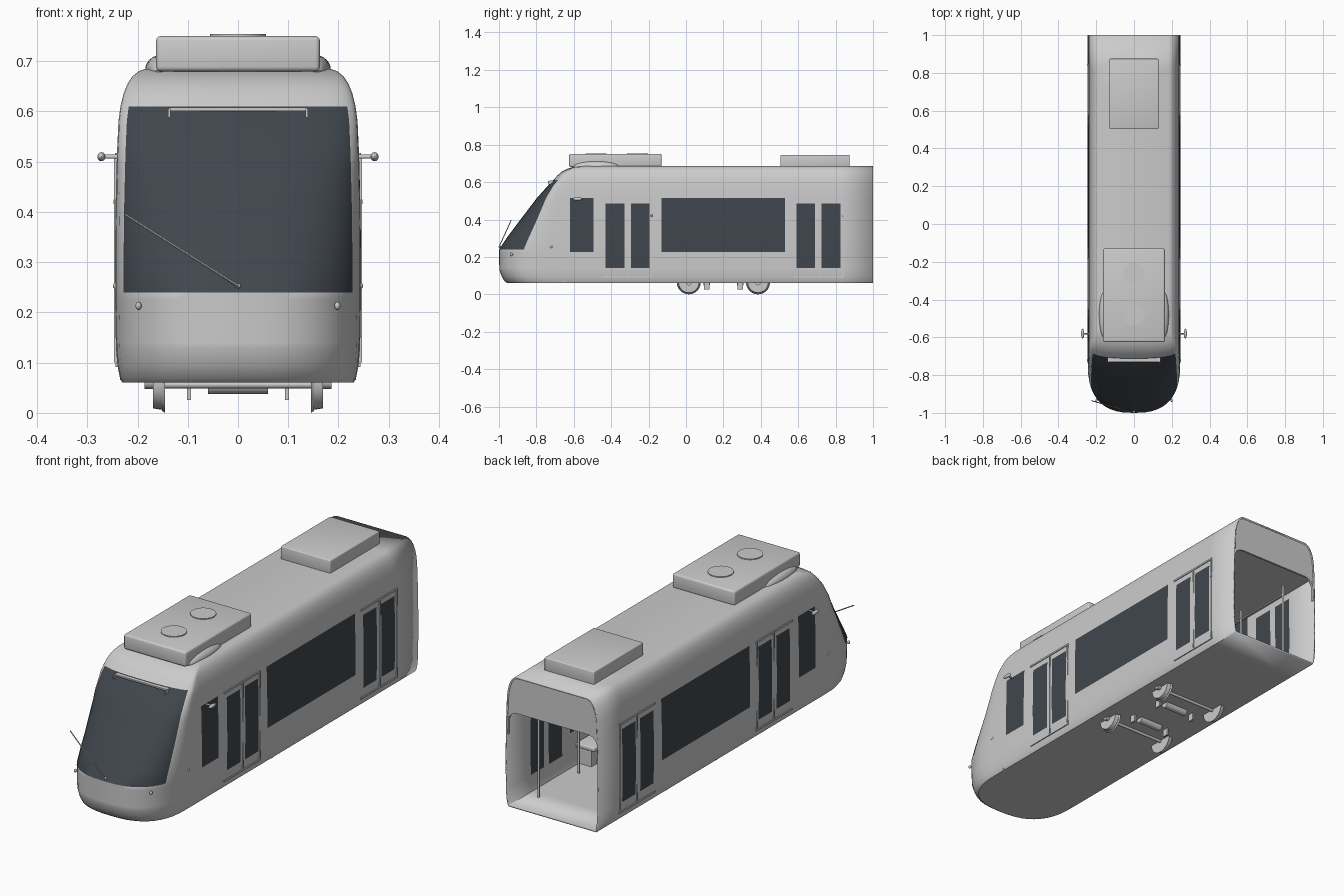
import bpy, bmesh, math
from mathutils import Vector

old = bpy.data.objects.get("Cube")
if old:
    bpy.data.objects.remove(old, do_unlink=True)


def material(name, rgb):
    m = bpy.data.materials.new(name)
    m.use_nodes = True
    m.diffuse_color = (*rgb, 1)
    m.node_tree.nodes["Principled BSDF"].inputs["Base Color"].default_value = (*rgb, 1)
    return m


PAINT = material("light grey paint", (0.6, 0.6, 0.6))
GLASS = material("dark glass", (0.052, 0.062, 0.075))


def finish(bm, name, mats=(PAINT,), smooth=True):
    mesh = bpy.data.meshes.new(name)
    bmesh.ops.recalc_face_normals(bm, faces=bm.faces[:])
    bm.to_mesh(mesh)
    bm.free()
    ob = bpy.data.objects.new(name, mesh)
    bpy.context.collection.objects.link(ob)
    for m in mats:
        mesh.materials.append(m)
    if smooth:
        bpy.ops.object.select_all(action='DESELECT')
        ob.select_set(True)
        bpy.context.view_layer.objects.active = ob
        bpy.ops.object.shade_smooth_by_angle(angle=math.radians(32))
    return ob


def box(name, lo, hi, bevel=0):
    bm = bmesh.new()
    bmesh.ops.create_cube(bm, size=1)
    lo, hi = Vector(lo), Vector(hi)
    for v in bm.verts:
        v.co = (lo + hi) / 2 + v.co * (hi - lo)
    if bevel:
        bmesh.ops.bevel(bm, geom=bm.edges[:], offset=bevel, segments=3, profile=0.5, affect='EDGES')
    return finish(bm, name, smooth=bevel > 0)


def rod(name, a, b, r, r2=None, sides=24):
    a, b = Vector(a), Vector(b)
    bm = bmesh.new()
    bmesh.ops.create_cone(bm, cap_ends=True, segments=sides, radius1=r,
                          radius2=r if r2 is None else r2, depth=(b - a).length)
    turn = (b - a).to_track_quat('Z', 'Y')
    for v in bm.verts:
        v.co = (a + b) / 2 + turn @ v.co
    return finish(bm, name)


def ball(name, centre, radii):
    bm = bmesh.new()
    bmesh.ops.create_uvsphere(bm, u_segments=24, v_segments=12, radius=1)
    for v in bm.verts:
        v.co = Vector(centre) + v.co * Vector(radii)
    return finish(bm, name)


# Hull keys: height, half width, nose tip y, depth of the nose curve
KEYS = [(.06, .23, -.955, .24), (.07, .235, -.97, .25), (.095, .24, -.985, .26),
        (.13, .243, -.998, .27), (.24, .245, -1, .27), (.3, .245, -.96, .24),
        (.4, .244, -.885, .18), (.515, .241, -.797, .1), (.58, .238, -.739, .06),
        (.61, .234, -.71, .05), (.635, .228, -.688, .045), (.655, .22, -.665, .04),
        (.67, .21, -.637, .04), (.68, .198, -.607, .04), (.685, .183, -.575, .04)]


def hull(z):
    for a, b in zip(KEYS, KEYS[1:]):
        if z <= b[0]:
            f = (z - a[0]) / (b[0] - a[0])
            return [p + (q - p) * f for p, q in zip(a, b)][1:]
    return KEYS[-1][1:]


# Side windows: y start, y end, z bottom, z top
LOW, HIGH = (.14, .485), (.225, .515)
WINDOWS = [(-.62, -.495, *HIGH), (-.43, -.33, *LOW), (-.295, -.195, *LOW),
           (-.13, .53, *HIGH), (.59, .69, *LOW), (.725, .825, *LOW)]
STATIONS = sorted({y for w in WINDOWS for y in w[:2]} | {1})
LEVELS = sorted({k[0] for k in KEYS} | set(LOW) | set(HIGH))
STEPS, GLASS_STEPS, POWER = 11, 8, 2 / 2.6


def half_outline(z):
    w, tip, depth = hull(z)
    pts = []
    for i in range(STEPS + 1):
        t = math.pi / 2 * i / STEPS
        c = max(math.cos(t), 0) ** POWER if i < STEPS else 0
        pts.append((w * math.sin(t) ** POWER, tip + depth * (1 - c), z))
    for i, y in enumerate(STATIONS):
        pts.append((w, max(y, tip + depth + .002 * (i + 1)), z))
    return pts


# Body shell with windscreen and side windows cut into its grid
bm = bmesh.new()
rows = []
for z in LEVELS:
    half = half_outline(z)
    full = [(-x, y, h) for x, y, h in reversed(half[1:])] + half
    rows.append([bm.verts.new(p) for p in full])
middle = len(rows[0]) // 2
for lower, upper, z0, z1 in zip(rows, rows[1:], LEVELS, LEVELS[1:]):
    zc = (z0 + z1) / 2
    for i in range(len(lower) - 1):
        f = bm.faces.new((lower[i], lower[i + 1], upper[i + 1], upper[i]))
        yc = f.calc_center_median().y
        screen = -GLASS_STEPS <= i - middle < GLASS_STEPS and .24 < zc < .61
        side = any(a < yc < b and c < zc < d for a, b, c, d in WINDOWS)
        f.material_index = int(screen or side)
bm.faces.new(rows[0])
bm.faces.new(rows[-1])
body = finish(bm, "body_shell", (PAINT, GLASS))
wall = body.modifiers.new("wall", 'SOLIDIFY')
wall.thickness = .008
wall.offset = -1

# Rear bulkhead with an arched opening
bm = bmesh.new()
outer = [(hull(z)[0] - .003, z - .002) for z in LEVELS if z >= .4]
inner = [(.234, .4)] + [(.184 + .05 * math.cos(a), .46 + .05 * math.sin(a))
                        for a in [math.pi / 12 * k for k in range(7)]]
for (o, i) in ((outer, inner),):
    loop = o + [(-x, z) for x, z in reversed(o)] + [(-x, z) for x, z in i] + list(reversed(i))
face = bm.faces.new([bm.verts.new((x, .998, z)) for x, z in loop])
ext = bmesh.ops.extrude_face_region(bm, geom=[face])
for v in ext["geom"]:
    if isinstance(v, bmesh.types.BMVert):
        v.co.y -= .01
finish(bm, "rear_bulkhead", smooth=False)

# Cabin interior
box("ceiling", (-.235, -.66, .515), (.235, .99, .523))
box("cab_partition", (-.235, -.66, .065), (.235, -.65, .515))
for s in (-1, 1):
    for y in (-.46, -.16, .56, .86):
        rod("grab_pole", (s * .17, y, .065), (s * .17, y, .515), .005, sides=12)
    rod("grab_rail", (s * .17, -.46, .47), (s * .17, .86, .47), .004, sides=12)
    box("bench_seat", (s * .13, -.1, .15), (s * .23, .5, .17), .005)
    box("bench_base", (s * .16, -.08, .065), (s * .23, .48, .15))

# Roof equipment
box("front_roof_unit", (-.163, -.625, .68), (.163, -.13, .75), .009)
box("rear_roof_unit", (-.13, .505, .68), (.13, .875, .745), .005)
for y in (-.48, -.26):
    rod("roof_fan", (0, y, .745), (0, y, .754), .056, sides=32)
for s in (-1, 1):
    ball("roof_fairing", (s * .155, -.48, .682), (.03, .125, .03))

# Doors: raised rails, sills and seams; mirrors and lamps on both sides
for s in (-1, 1):
    for start, end in ((-.45, -.18), (.575, .845)):
        mid = (start + end) / 2 + .004
        for z in (.095, .513):
            x = hull(z)[0]
            box("door_rail", (s * (x - .004), start, z - .004), (s * (x + .004), end, z + .004))
        for y in (mid, end - .004):
            box("door_seam", (s * .236, y - .003, .1), (s * .2465, y + .003, .51))
        ball("door_button", (s * .244, end - .004, .42), (.004, .005, .008))
    rod("mirror_arm", (s * .235, -.58, .51), (s * .272, -.58, .51), .004, sides=12)
    ball("mirror", (s * .272, -.58, .51), (.008, .026, .009))
    ball("headlamp", (s * .198, -.934, .213), (.006, .008, .008))
    ball("side_lamp", (s * .244, -.72, .253), (.005, .008, .006))

# Windscreen wiper and destination bar
rod("wiper", (0, -1, .253), (-.225, -.935, .395), .0025, sides=8)
ball("wiper_pivot", (0, -.992, .253), (.006, .008, .005))
box("destination_bar", (-.138, -.73, .601), (.138, -.708, .608))
for s in (-1, 1):
    box("destination_bracket", (s * .134, -.738, .588), (s * .139, -.71, .606))

# Bogie: flanged wheels, axles, motors and brackets
for y in (.015, .385):
    rod("axle", (-.185, y, .056), (.185, y, .056), .007, sides=12)
    for s in (-1, 1):
        rod("wheel", (s * .15, y, .064), (s * .169, y, .064), .058, .055, sides=32)
        rod("wheel_flange", (s * .145, y, .064), (s * .151, y, .064), .064, .06, sides=32)
        rod("axle_box", (s * .169, y, .062), (s * .186, y, .062), .014)
for y in (.11, .29):
    rod("motor", (-.06, y, .056), (.06, y, .056), .018)
    for s in (-1, 1):
        box("bogie_bracket", (s * .094, y - .015, .026), (s * .102, y + .015, .064))
